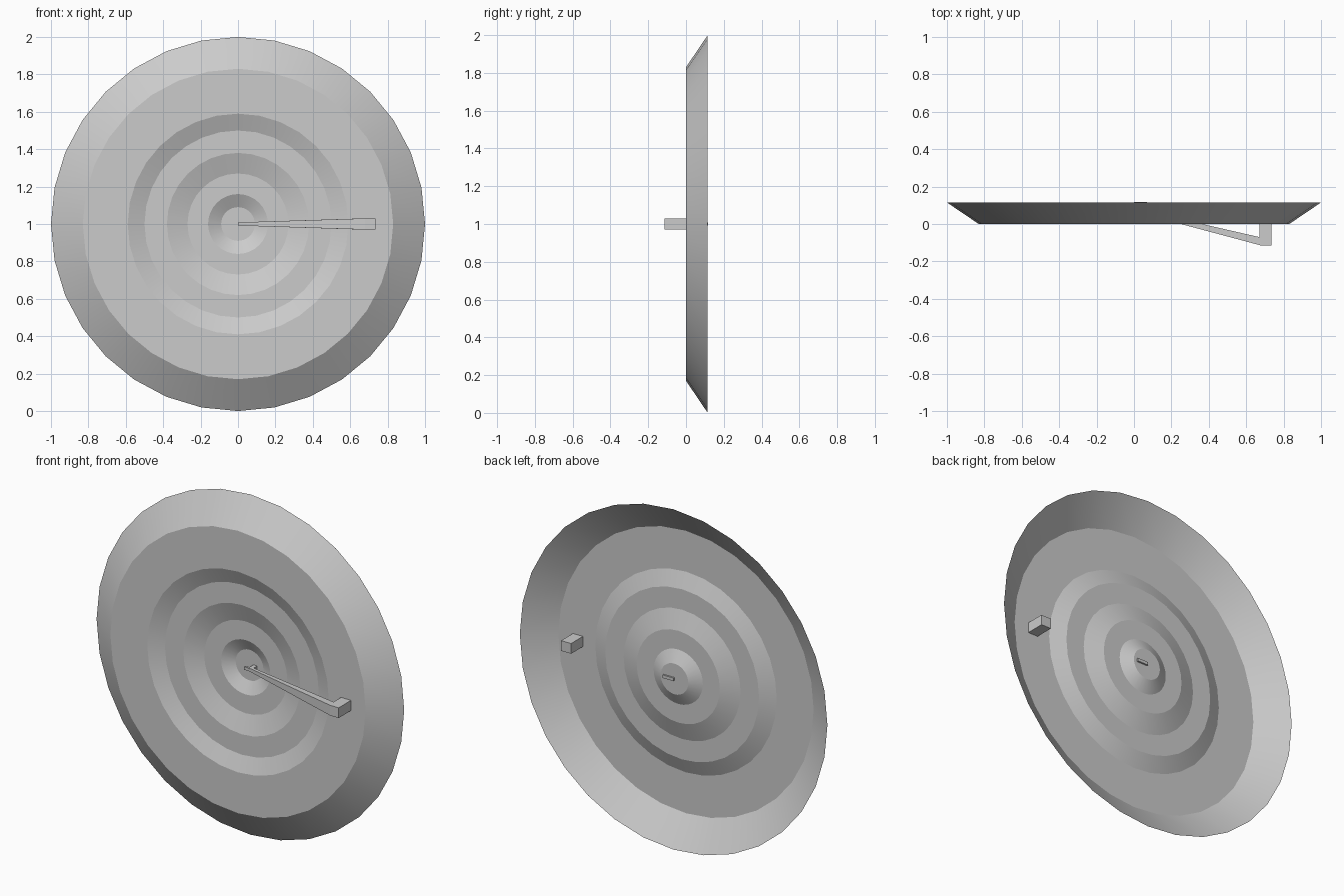
import bpy, bmesh
from math import sin, cos, pi

if "Cube" in bpy.data.objects:
    bpy.data.objects.remove(bpy.data.objects["Cube"])

CZ = 1.0  # height of the disc centre


def make(name, bm, smooth=None):
    bmesh.ops.recalc_face_normals(bm, faces=bm.faces[:])
    me = bpy.data.meshes.new(name)
    bm.to_mesh(me)
    bm.free()
    ob = bpy.data.objects.new(name, me)
    bpy.context.collection.objects.link(ob)
    if smooth:
        bpy.ops.object.select_all(action='DESELECT')
        ob.select_set(True)
        bpy.context.view_layer.objects.active = ob
        bpy.ops.object.shade_smooth_by_angle(angle=smooth)
    return ob


def loft(name, sections):
    """Closed solid through four-cornered sections."""
    bm = bmesh.new()
    rings = [[bm.verts.new(p) for p in s] for s in sections]
    for a, b in zip(rings, rings[1:]):
        for i in range(4):
            j = (i + 1) % 4
            bm.faces.new((a[i], a[j], b[j], b[i]))
    bm.faces.new(rings[0])
    bm.faces.new(rings[-1])
    return make(name, bm)


def section(p, q, h):
    """Upright rectangle spanning two plan points p, q with half height h."""
    return [(*p, CZ - h), (*q, CZ - h), (*q, CZ + h), (*p, CZ + h)]


# stepped disc with flared rim: (radius, y)
N = 32
profile = [(0.09, 0.107), (0.16, 0.072), (0.27, 0.072), (0.38, 0.036),
           (0.50, 0.036), (0.59, 0.0), (0.83, 0.0), (1.0, 0.115)]
bm = bmesh.new()
rings = [[bm.verts.new((r * sin(2 * pi * i / N), y, CZ + r * cos(2 * pi * i / N)))
          for i in range(N)] for r, y in profile]
bm.faces.new(rings[0])
for a, b in zip(rings, rings[1:]):
    for i in range(N):
        j = (i + 1) % N
        bm.faces.new((a[i], a[j], b[j], b[i]))
make("stepped_disc", bm, smooth=0.25)

# lever: square post through the disc, elbow, and tapering arm to the centre
loft("lever", [
    section((0.67, 0.11), (0.735, 0.11), 0.03),
    section((0.67, -0.07), (0.735, -0.115), 0.03),
    section((0.67, -0.07), (0.67, -0.115), 0.03),
    section((0.045, 0.073), (0.045, 0.055), 0.01)][0:2] + [
    section((0.67, -0.07), (0.68, -0.115), 0.03),
    section((0.045, 0.073), (0.045, 0.055), 0.01)])

# small pin that joins the arm tip to the disc centre, with a clip each side
loft("centre_pin", [section((0.025, y), (0.05, y), 0.008) for y in (0.055, 0.117)])
for name, y0, y1 in (("front_clip", 0.058, 0.07), ("back_clip", 0.107, 0.117)):
    loft(name, [section((0.0, y), (0.07, y), 0.009) for y in (y0, y1)])
